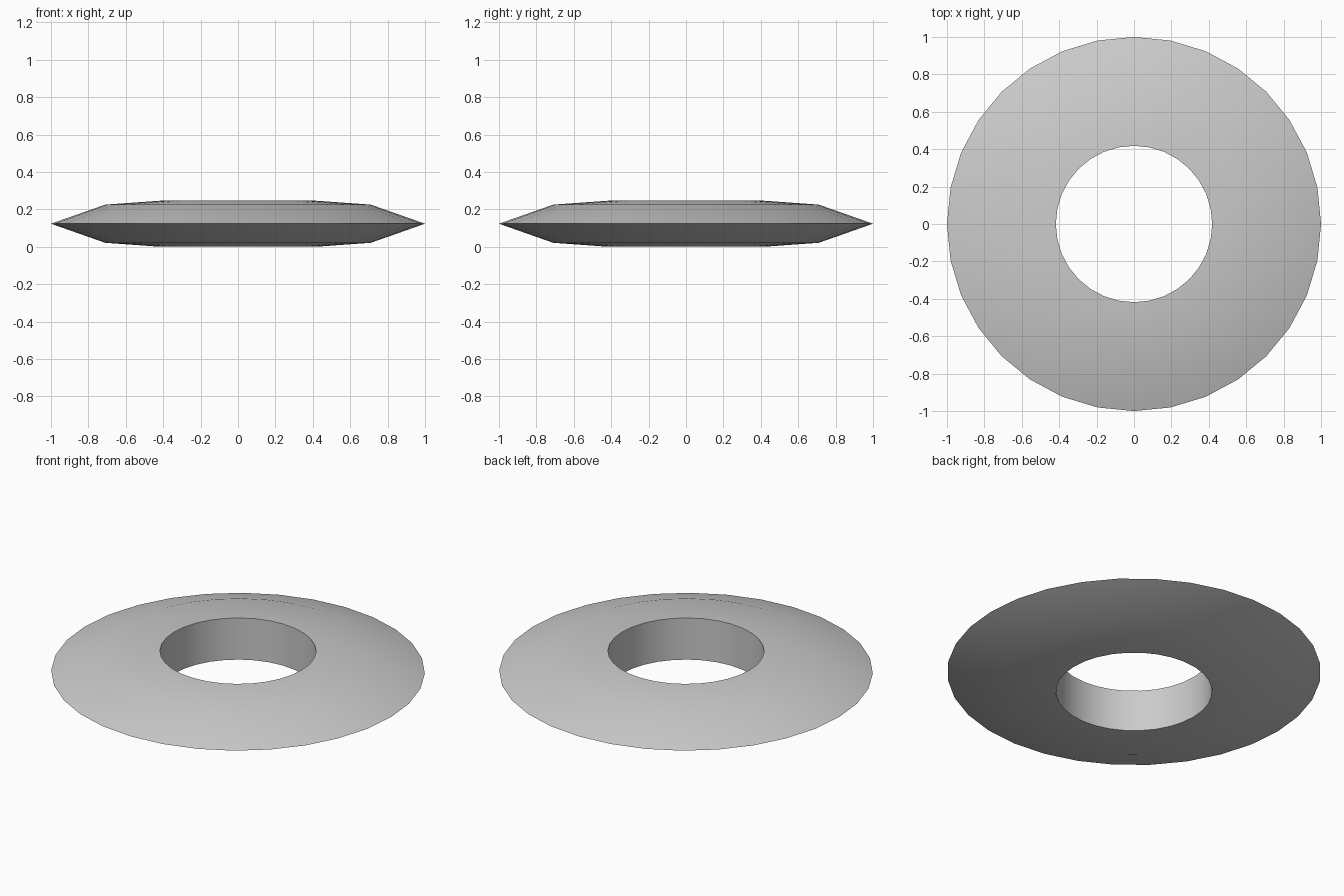
import bpy
import bmesh
from math import cos, sin, radians, tau

if "Cube" in bpy.data.objects:
    bpy.data.objects.remove(bpy.data.objects["Cube"])

SEGMENTS = 32
# Ring cross-section (radius, height): straight bore, gently sloped faces, pointed rim
PROFILE = [(0.418, 0.0), (0.71, 0.021), (1.0, 0.123), (0.71, 0.225), (0.418, 0.246)]

# Lathe the profile around the z axis
bm = bmesh.new()
rings = [[bm.verts.new((r * cos(tau * i / SEGMENTS), r * sin(tau * i / SEGMENTS), z))
          for r, z in PROFILE] for i in range(SEGMENTS)]
for i in range(SEGMENTS):
    a, b = rings[i], rings[(i + 1) % SEGMENTS]
    for k in range(len(PROFILE)):
        n = (k + 1) % len(PROFILE)
        bm.faces.new((a[k], b[k], b[n], a[n]))
bmesh.ops.recalc_face_normals(bm, faces=bm.faces)

mesh = bpy.data.meshes.new("flat_ring")
bm.to_mesh(mesh)
bm.free()
ring = bpy.data.objects.new("flat_ring", mesh)
bpy.context.collection.objects.link(ring)

# Smooth over the rim, sharp around the bore
bpy.context.view_layer.objects.active = ring
ring.select_set(True)
bpy.ops.object.shade_smooth_by_angle(angle=radians(60))
